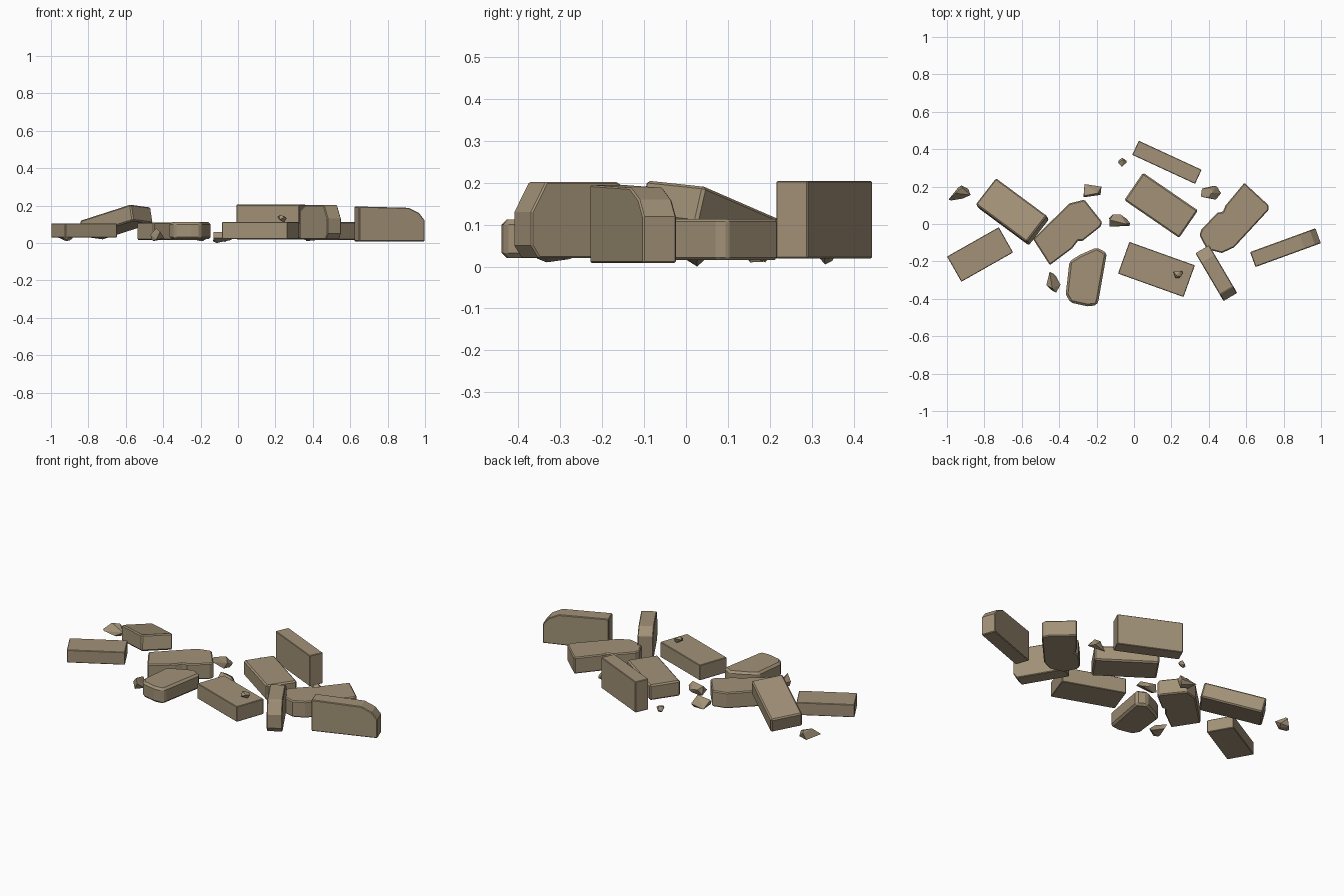
import bpy
import bmesh
import random
from math import radians
from mathutils import Matrix, Vector

default_cube = bpy.data.objects.get("Cube")
if default_cube:
    bpy.data.objects.remove(default_cube, do_unlink=True)

random.seed(4)

# One sandy stone colour for all the rubble
stone = bpy.data.materials.new("sandy_stone")
stone.use_nodes = True
stone_colour = (0.36, 0.285, 0.185, 1)
stone.diffuse_color = stone_colour
stone.node_tree.nodes["Principled BSDF"].inputs["Base Color"].default_value = stone_colour


def finish(name, bm, matrix=None, bevel=0.0):
    """Turn a bmesh into a placed, flat shaded stone object."""
    bmesh.ops.recalc_face_normals(bm, faces=bm.faces[:])
    mesh = bpy.data.meshes.new(name)
    bm.to_mesh(mesh)
    bm.free()
    mesh.materials.append(stone)
    obj = bpy.data.objects.new(name, mesh)
    bpy.context.collection.objects.link(obj)
    if matrix is not None:
        obj.matrix_world = matrix
    if bevel:
        modifier = obj.modifiers.new("worn_edges", "BEVEL")
        modifier.width = bevel
        modifier.segments = 1
        modifier.limit_method = "ANGLE"
        modifier.angle_limit = radians(40)
    return obj


def placement(location, yaw, pitch=0, roll=0):
    matrix = Matrix.Translation(location)
    for angle, axis in ((yaw, "Z"), (pitch, "Y"), (roll, "X")):
        matrix = matrix @ Matrix.Rotation(radians(angle), 4, axis)
    return matrix


def brick(name, location, size, yaw, pitch=0, roll=0, bevel=0.003):
    """Whole rectangular brick."""
    bm = bmesh.new()
    bmesh.ops.create_cube(bm, size=1)
    bmesh.ops.scale(bm, vec=size, verts=bm.verts[:])
    return finish(name, bm, placement(location, yaw, pitch, roll), bevel)


def prism(name, outline, low, high, matrix=None, bevel=0.0):
    """Broken brick: an outline extruded from low to high."""
    bm = bmesh.new()
    base = bm.faces.new([bm.verts.new((x, y, low)) for x, y in outline])
    result = bmesh.ops.extrude_face_region(bm, geom=[base], use_keep_orig=True)
    top = [item for item in result["geom"] if isinstance(item, bmesh.types.BMVert)]
    bmesh.ops.translate(bm, vec=(0, 0, high - low), verts=top)
    return finish(name, bm, matrix, bevel)


def upright(name, profile, start, yaw, width):
    """Broken brick standing on its narrow side, drawn by its side profile."""
    return prism(name, profile, -width / 2, width / 2, placement(start, yaw, 0, 90), 0.004)


def pebble(name, location, size, yaw):
    """Angular chip: hull of random points stretched to the given size."""
    bm = bmesh.new()
    points = [Vector([random.gauss(0, 1) for axis in "xyz"]).normalized() for i in range(11)]
    for axis in range(3):
        least = min(p[axis] for p in points)
        span = max(p[axis] for p in points) - least
        for p in points:
            p[axis] = ((p[axis] - least) / span - 0.5) * size[axis]
    for p in points:
        bm.verts.new(p)
    hull = bmesh.ops.convex_hull(bm, input=bm.verts[:])
    loose = set(hull["geom_interior"]) | set(hull["geom_unused"])
    bmesh.ops.delete(bm, geom=[v for v in loose if isinstance(v, bmesh.types.BMVert)], context="VERTS")
    return finish(name, bm, placement(location, yaw))


# Whole bricks
brick("back_upright_brick", (0.176, 0.33, 0.112), (0.37, 0.083, 0.185), -24.8)
brick("centre_brick", (0.145, 0.1, 0.066), (0.356, 0.178, 0.092), -34.5, bevel=0.008)
brick("front_brick", (0.12, -0.243, 0.066), (0.372, 0.18, 0.092), -19.7)
brick("far_right_brick", (-0.823, -0.163, 0.067), (0.318, 0.155, 0.076), 29.5)
brick("leaning_brick", (-0.65, 0.065, 0.112), (0.35, 0.178, 0.09), -36.5, -14.5, -5, 0.007)

# Broken bricks lying flat
prism("notched_left_brick", [
    (0.59, 0.22), (0.72, 0.1), (0.72, 0.075), (0.535, -0.125), (0.47, -0.155),
    (0.39, -0.135), (0.35, -0.06), (0.36, -0.03), (0.445, 0.06), (0.475, 0.065), (0.49, 0.1),
], 0.015, 0.113, bevel=0.006)
prism("notched_right_brick", [
    (-0.54, -0.08), (-0.345, 0.11), (-0.265, 0.13), (-0.17, 0.01), (-0.18, -0.015),
    (-0.275, -0.09), (-0.3, -0.09), (-0.33, -0.13), (-0.45, -0.22),
], 0.015, 0.11, bevel=0.006)
prism("worn_front_brick", [
    (-0.2, -0.125), (-0.145, -0.155), (-0.19, -0.41), (-0.2, -0.435), (-0.25, -0.44),
    (-0.34, -0.42), (-0.365, -0.375), (-0.345, -0.2), (-0.29, -0.165),
], 0.02, 0.112, bevel=0.012)

# Broken bricks standing on their narrow side
upright("left_upright_brick", [
    (0, 0.008), (0.372, 0.008), (0.372, 0.12), (0.34, 0.16), (0.28, 0.188), (0, 0.195),
], (0.635, -0.19, 0), 20, 0.085)
upright("short_upright_brick", [
    (0, 0.02), (0.275, 0.02), (0.296, 0.05), (0.296, 0.13), (0.255, 0.202), (0.06, 0.202), (0, 0.17),
], (0.365, -0.135, 0), -59.5, 0.085)

# Small chips scattered between the bricks
chips = [
    ((-0.937, 0.168, 0.045), (0.12, 0.07, 0.07), 10),
    ((-0.223, 0.182, 0.045), (0.1, 0.07, 0.07), 5),
    ((-0.062, 0.33, 0.025), (0.045, 0.048, 0.04), 0),
    ((0.41, 0.163, 0.045), (0.11, 0.075, 0.07), 10),
    ((-0.078, 0.013, 0.03), (0.115, 0.075, 0.06), -12),
    ((-0.437, -0.313, 0.045), (0.115, 0.07, 0.07), -65),
    ((0.235, -0.27, 0.13), (0.05, 0.04, 0.04), 0),
]
for number, (location, size, yaw) in enumerate(chips, 1):
    pebble(f"stone_chip_{number}", location, size, yaw)
